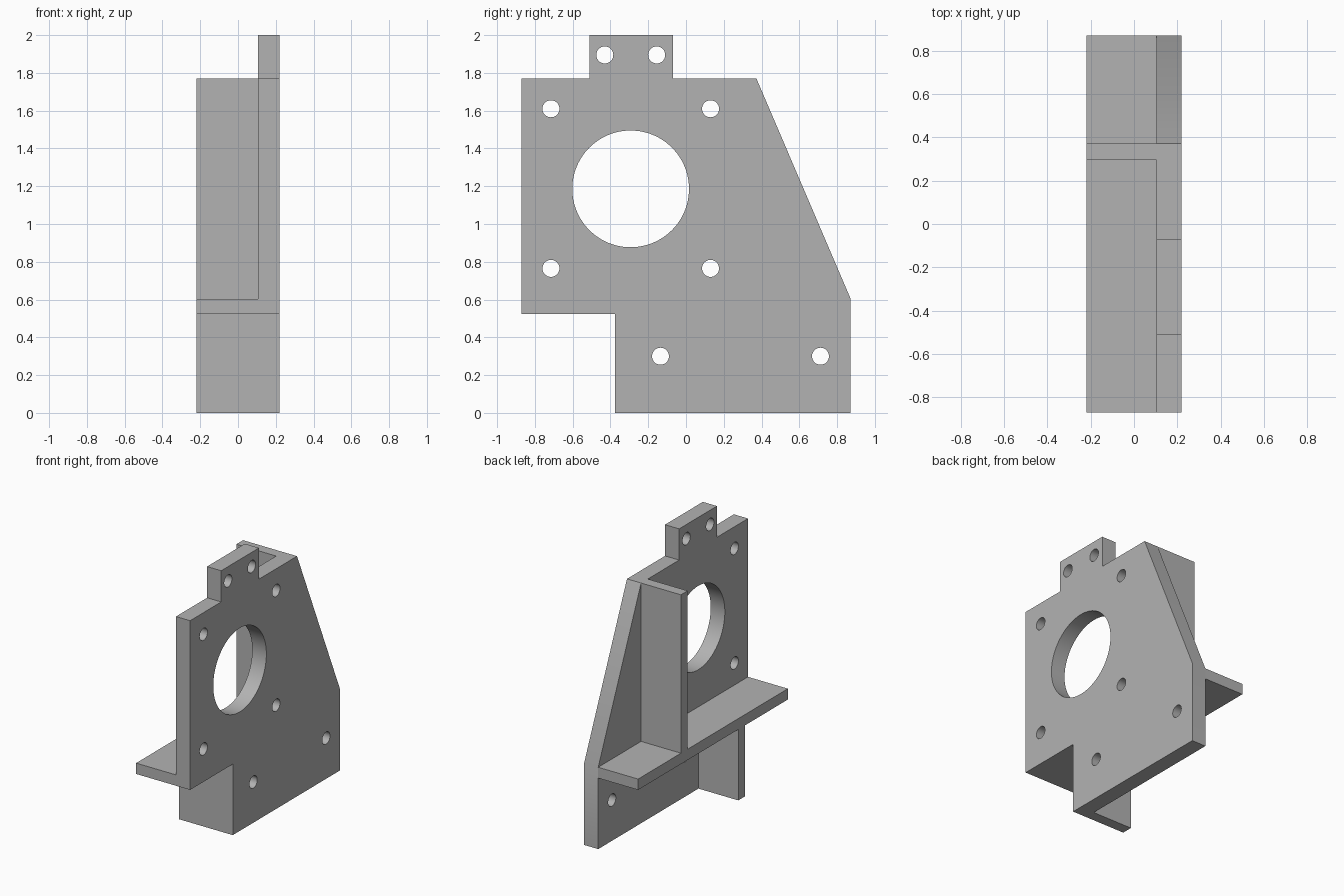
import bpy
import bmesh
import math
from mathutils import Vector

if "Cube" in bpy.data.objects:
    bpy.data.objects.remove(bpy.data.objects["Cube"], do_unlink=True)

grey = bpy.data.materials.new("plain grey")
grey.use_nodes = True
COLOUR = (0.45, 0.45, 0.45, 1)
grey.diffuse_color = COLOUR
grey.node_tree.nodes["Principled BSDF"].inputs["Base Color"].default_value = COLOUR

X_OUT, X_IN, X_BACK = 0.22, 0.105, -0.22


def circle(y, z, radius, sides):
    steps = [2 * math.pi * i / sides for i in range(sides)]
    return [(y + radius * math.cos(a), z + radius * math.sin(a)) for a in steps]


def extruded(name, loops, x0, x1):
    """Fill side profiles (outline first, then holes) and extrude along x."""
    bm = bmesh.new()
    edges = []
    for loop in loops:
        verts = [bm.verts.new((x0, y, z)) for y, z in loop]
        edges += [bm.edges.new((v, verts[i - 1])) for i, v in enumerate(verts)]
    bmesh.ops.triangle_fill(bm, edges=edges, use_beauty=True, use_dissolve=False)
    grown = bmesh.ops.extrude_face_region(bm, geom=bm.faces[:])["geom"]
    moved = [g for g in grown if isinstance(g, bmesh.types.BMVert)]
    bmesh.ops.translate(bm, verts=moved, vec=Vector((x1 - x0, 0, 0)))
    bmesh.ops.recalc_face_normals(bm, faces=bm.faces[:])
    mesh = bpy.data.meshes.new(name)
    bm.to_mesh(mesh)
    bm.free()
    mesh.materials.append(grey)
    obj = bpy.data.objects.new(name, mesh)
    bpy.context.collection.objects.link(obj)
    bpy.ops.object.select_all(action="DESELECT")
    obj.select_set(True)
    bpy.context.view_layer.objects.active = obj
    bpy.ops.object.shade_smooth_by_angle(angle=math.radians(30))
    return obj


def rectangle(y0, y1, z0, z1):
    return [(y0, z0), (y1, z0), (y1, z1), (y0, z1)]


# Main plate with its top lug, sloped edge and drilled holes
outline = [(-0.872, 0.523), (-0.375, 0.523), (-0.375, 0), (0.872, 0),
           (0.872, 0.603), (0.373, 1.77), (-0.07, 1.77), (-0.07, 2),
           (-0.51, 2), (-0.51, 1.77), (-0.872, 1.77)]
bolt_holes = [(y, z) for y in (-0.715, 0.13) for z in (0.765, 1.61)]
bolt_holes += [(-0.135, 0.3), (0.712, 0.3)]
bolt_holes += [(-0.43, 1.895), (-0.155, 1.895)]
holes = [circle(y, z, 0.045, 32) for y, z in bolt_holes]
holes.append(circle(-0.293, 1.186, 0.309, 96))
extruded("mounting_plate", [outline] + holes, X_IN, X_OUT)

# Ribs on the back of the plate
extruded("shelf", [rectangle(-0.872, 0.872, 0.523, 0.603)], X_BACK, X_IN)
extruded("lower_flange", [rectangle(-0.375, -0.295, 0, 0.523)], X_BACK, X_IN)
extruded("upper_flange", [rectangle(0.295, 0.373, 0.603, 1.77)], X_BACK, X_IN)
